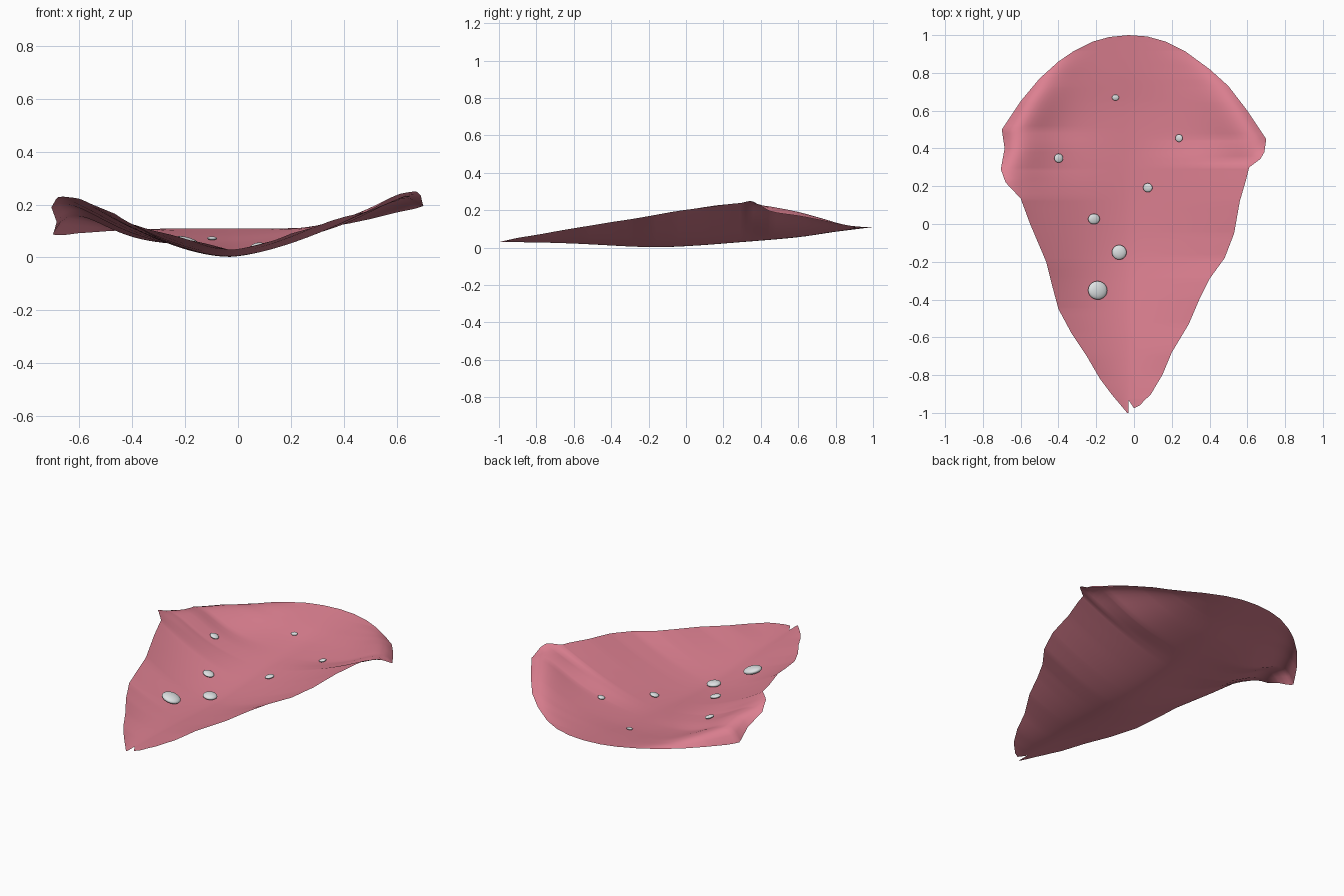
import bpy, bmesh
from mathutils import Vector, Matrix

if "Cube" in bpy.data.objects:
    bpy.data.objects.remove(bpy.data.objects["Cube"])

# rows per side: (y, edge x, edge height, extra bulge before the edge)
LEFT = [(-1.0, -.036, .03, 0), (-.9, -.12, .052, 0), (-.82, -.18, .065, 0),
        (-.70, -.25, .085, 0), (-.58, -.33, .104, 0), (-.45, -.40, .126, 0),
        (-.32, -.435, .145, 0), (-.20, -.465, .165, 0), (0, -.55, .20, 0),
        (.135, -.60, .222, 0), (.22, -.68, .228, .015), (.29, -.705, .19, .04),
        (.40, -.685, .135, .065), (.50, -.70, .087, .08), (.65, -.60, .092, .05),
        (.77, -.50, .099, .02), (.86, -.40, .105, .006), (.915, -.32, .108, 0),
        (.965, -.22, .11, 0), (.99, -.13, .11, 0), (1.0, -.03, .11, 0)]
RIGHT = [(-.975, 0, .03, 0), (-.96, .03, .036, 0), (-.9, .09, .052, 0),
         (-.8, .15, .068, 0), (-.68, .20, .09, 0), (-.53, .29, .115, 0),
         (-.39, .35, .138, 0), (-.29, .40, .153, 0), (-.18, .48, .172, 0),
         (-.05, .53, .195, 0), (.12, .56, .218, 0), (.24, .595, .234, 0),
         (.30, .61, .24, 0), (.345, .67, .25, 0), (.38, .69, .235, .02),
         (.45, .70, .195, .05), (.60, .60, .17, .04), (.73, .50, .145, .022),
         (.82, .40, .125, .01), (.915, .27, .113, 0), (.965, .17, .11, 0),
         (.993, .07, .11, 0), (1.0, -.03, .11, 0)]
KEEL = [(-1, .03), (-.8, .028), (-.6, .022), (-.2, .003), (0, .008),
        (.3, .03), (.6, .056), (.8, .085), (1, .11)]


def lookup(table, y, col, smooth=True):
    """Interpolate one column of a table by y."""
    y = min(max(y, table[0][0]), table[-1][0])
    i = max(j for j in range(len(table) - 1) if table[j][0] <= y)
    p, q = table[i], table[i + 1]
    h = q[0] - p[0]
    t = (y - p[0]) / h
    if not smooth:
        return p[col] + (q[col] - p[col]) * t
    a, b = table[max(i - 1, 0)], table[min(i + 2, len(table) - 1)]
    m0 = (q[col] - a[col]) / (q[0] - a[0]) * h
    m1 = (b[col] - p[col]) / (b[0] - p[0]) * h
    return ((2*t**3 - 3*t*t + 1) * p[col] + (t**3 - 2*t*t + t) * m0
            + (3*t*t - 2*t**3) * q[col] + (t**3 - t*t) * m1)


def keel_x(table, y):
    # the right half swings away near the base to leave a small notch
    return -.03 + (.03 * min(1, max(0, (-.93 - y) / .045)) if table is RIGHT else 0)


def point(table, y, s):
    y = max(y, table[0][0])
    kx, kz = keel_x(table, y), lookup(KEEL, y, 1)
    ex = lookup(table, y, 1, False)
    z = kz + (lookup(table, y, 2) - kz) * s**(1.5 if table is RIGHT else 1.8)
    # bulge just inside the rim, so the rim curls down
    z += lookup(table, y, 3) * 17.65 * s**6 * (1 - s)
    return Vector((kx + (ex - kx) * s, y, max(z, 0)))


def material(name, col):
    m = bpy.data.materials.new(name)
    m.diffuse_color = (*col, 1)
    m.use_nodes = True
    m.node_tree.nodes["Principled BSDF"].inputs["Base Color"].default_value = m.diffuse_color
    return m


pink = material("petal pink", (.74, .222, .29))
water = material("pale water grey", (.73, .76, .77))


def finish(bm, name, mat):
    me = bpy.data.meshes.new(name)
    bm.to_mesh(me)
    bm.free()
    me.materials.append(mat)
    for f in me.polygons:
        f.use_smooth = True
    ob = bpy.data.objects.new(name, me)
    bpy.context.collection.objects.link(ob)
    return ob


# petal: two half sheets welded along the keel
ys = sorted({r[0] for r in LEFT + RIGHT} | {-1 + .04 * i for i in range(51)} | {-.93})
ys = [y for i, y in enumerate(ys) if i == 0 or y - ys[i - 1] > 1e-5]
N = 24
bm = bmesh.new()
for table in (LEFT, RIGHT):
    grid = [[bm.verts.new(point(table, y, j / N)) for j in range(N + 1)] for y in ys]
    for lo, hi in zip(grid, grid[1:]):
        for j in range(N):
            quad = [lo[j], lo[j + 1], hi[j + 1], hi[j]]
            bm.faces.new(quad if table is RIGHT else quad[::-1])
bmesh.ops.remove_doubles(bm, verts=bm.verts, dist=.0004)
bmesh.ops.dissolve_degenerate(bm, edges=bm.edges, dist=.0001)
finish(bm, "petal", pink)

# water droplets: flattened spheres resting on the petal (x, y, radius, stretch)
DROPS = [(-.198, -.352, .049, 1.08), (-.08, -.15, .039, 1), (-.215, .027, .028, 1.15),
         (.075, .193, .024, 1.05), (-.402, .348, .024, 1.05), (.24, .455, .02, 1),
         (-.098, .67, .016, 1.15)]
for k, (x, y, r, stretch) in enumerate(DROPS):
    table = LEFT if x < -.03 else RIGHT

    def at(px, py):
        kx = keel_x(table, py)
        return point(table, py, (px - kx) / (lookup(table, py, 1, False) - kx))

    c = at(x, y)
    n = (at(x + .01, y) - c).cross(at(x, y + .01) - c).normalized()
    rot = Vector((0, 0, 1)).rotation_difference(n).to_matrix().to_4x4()
    mat = (Matrix.Translation(c + n * r * .42) @ rot
           @ Matrix.Diagonal((r * stretch, r, r * .4, 1)))
    bm = bmesh.new()
    bmesh.ops.create_uvsphere(bm, u_segments=24, v_segments=14, radius=1, matrix=mat)
    finish(bm, f"water_droplet_{k + 1}", water)
